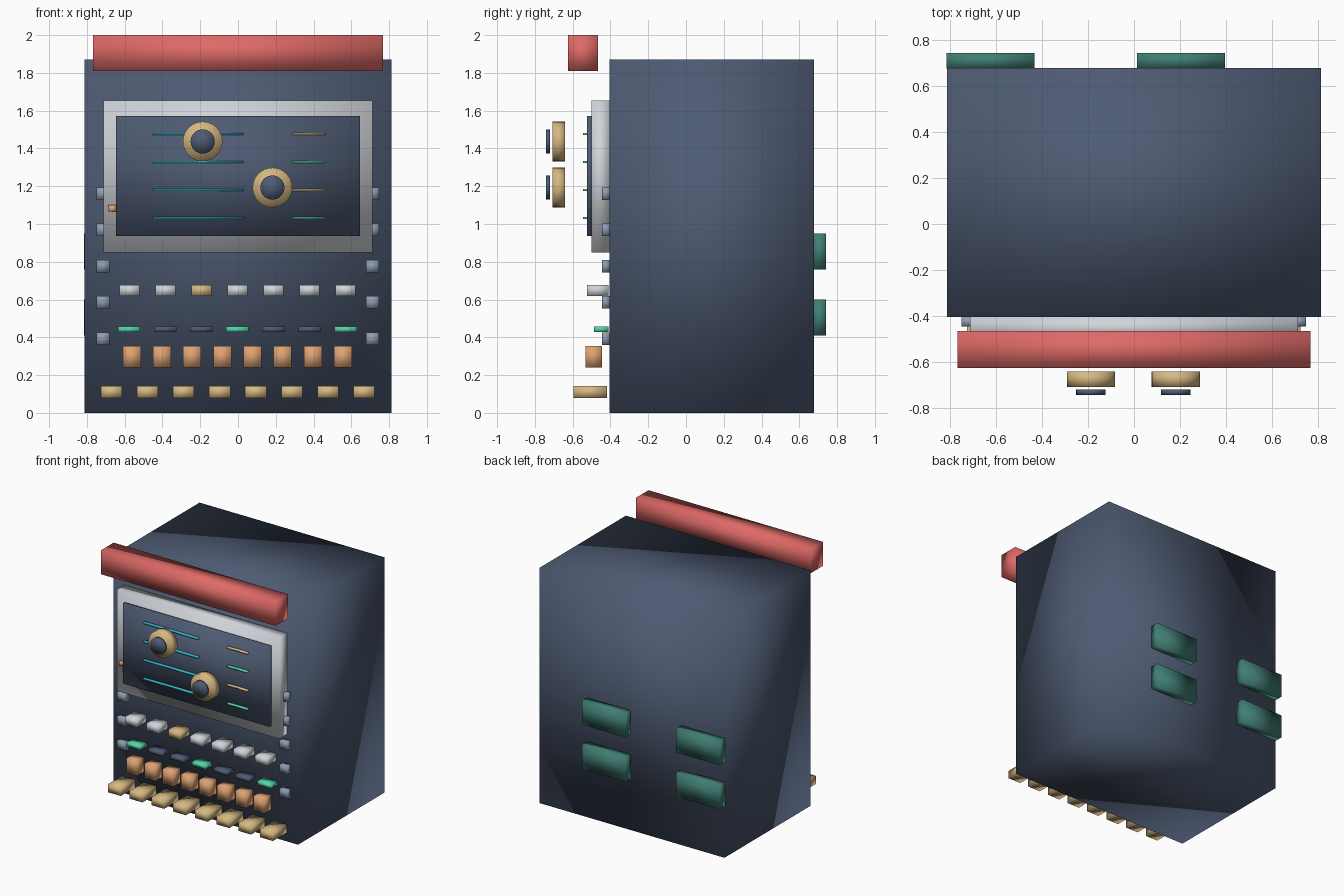
import bpy
import math

default = bpy.data.objects.get("Cube")
if default:
    bpy.data.objects.remove(default, do_unlink=True)


def linear(c):
    c /= 255
    return c / 12.92 if c <= 0.04045 else ((c + 0.055) / 1.055) ** 2.4


def material(name, *rgb):
    mat = bpy.data.materials.new(name)
    mat.use_nodes = True
    colour = [linear(c) for c in rgb] + [1]
    mat.diffuse_color = colour
    mat.node_tree.nodes["Principled BSDF"].inputs["Base Color"].default_value = colour
    return mat


navy = material("slate navy", 78, 91, 115)
red = material("coral red", 222, 106, 103)
white = material("pale grey", 208, 212, 217)
gold = material("sand gold", 214, 184, 130)
orange = material("warm orange", 222, 162, 115)
steel = material("steel blue", 142, 157, 178)
teal = material("deep teal", 64, 126, 115)
cyan = material("cyan", 52, 180, 196)
green = material("mint green", 84, 214, 168)


def finish(obj, name, mat):
    obj.name = name
    obj.data.materials.append(mat)
    # softly shaded across the edges, as on every part
    obj.data.shade_smooth()
    return obj


def box(name, mat, x, y, z):
    """Box spanning the given (low, high) ranges."""
    bpy.ops.mesh.primitive_cube_add(size=1)
    obj = bpy.context.object
    spans = (x, y, z)
    centre = [(a + b) / 2 for a, b in spans]
    for v in obj.data.vertices:
        v.co = [co * (b - a) for co, (a, b) in zip(v.co, spans)]
    obj.location = centre
    return finish(obj, name, mat)


def disc(name, mat, x, z, radius, y):
    bpy.ops.mesh.primitive_cylinder_add(
        vertices=32, radius=radius, depth=y[1] - y[0],
        location=(x, sum(y) / 2, z), rotation=(math.pi / 2, 0, 0))
    return finish(bpy.context.object, name, mat)


def key_row(name, mats, first, last, width, y, z):
    """Evenly spaced row of keys, one for each material."""
    for i, mat in enumerate(mats):
        x = first + (last - first) * i / (len(mats) - 1)
        box(f"{name}_{i + 1}", mat, (x - width / 2, x + width / 2), y, z)


# Cabinet and top bar
box("cabinet", navy, (-0.812, 0.812), (-0.405, 0.677), (0, 1.87))
box("top_bar", red, (-0.767, 0.767), (-0.625, -0.465), (1.81, 2.0))

# Display with its frame and side tab
box("display_frame", white, (-0.713, 0.713), (-0.5, -0.405), (0.85, 1.655))
box("display_panel", navy, (-0.645, 0.645), (-0.525, -0.495), (0.937, 1.573))
box("display_tab", orange, (-0.685, -0.64), (-0.515, -0.495), (1.065, 1.1))

# Lines on the display
for i, z in enumerate((1.477, 1.328, 1.18, 1.032)):
    height = (z - 0.006, z + 0.006)
    box(f"long_line_{i + 1}", cyan, (-0.453, 0.03), (-0.545, -0.52), height)
    box(f"short_line_{i + 1}", green if i % 2 else gold,
        (0.285, 0.462), (-0.545, -0.52), height)

# Knobs with dark caps
for side, x, z in (("right", -0.187, 1.437), ("left", 0.182, 1.193)):
    disc(f"knob_{side}", gold, x, z, 0.105, (-0.707, -0.64))
    disc(f"knob_cap_{side}", navy, x, z, 0.064, (-0.742, -0.72))

# Studs down both edges of the front
for side, x in (("right", -0.715), ("left", 0.712)):
    for i in range(5):
        z = 0.393 + 0.192 * i
        box(f"stud_{side}_{i + 1}", steel, (x - 0.035, x + 0.035),
            (-0.445, -0.405), (z - 0.033, z + 0.033))

# Rows of keys, upper to lower
upper = [white, white, gold, white, white, white, white]
lamps = [green, navy, navy, green, navy, navy, green]
key_row("upper_key", upper, -0.574, 0.57, 0.105, (-0.525, -0.41), (0.62, 0.677))
key_row("lamp", lamps, -0.577, 0.57, 0.118, (-0.488, -0.41), (0.427, 0.457))
key_row("middle_key", [orange] * 8, -0.562, 0.556, 0.095, (-0.532, -0.445), (0.24, 0.355))
key_row("lower_key", [gold] * 8, -0.67, 0.667, 0.112, (-0.595, -0.418), (0.078, 0.142))

# Pads on the back
for column, x in (("right", (-0.815, -0.433)), ("left", (0.012, 0.395))):
    for row, z in (("lower", (0.41, 0.6)), ("upper", (0.76, 0.95))):
        box(f"back_pad_{row}_{column}", teal, x, (0.675, 0.742), z)
